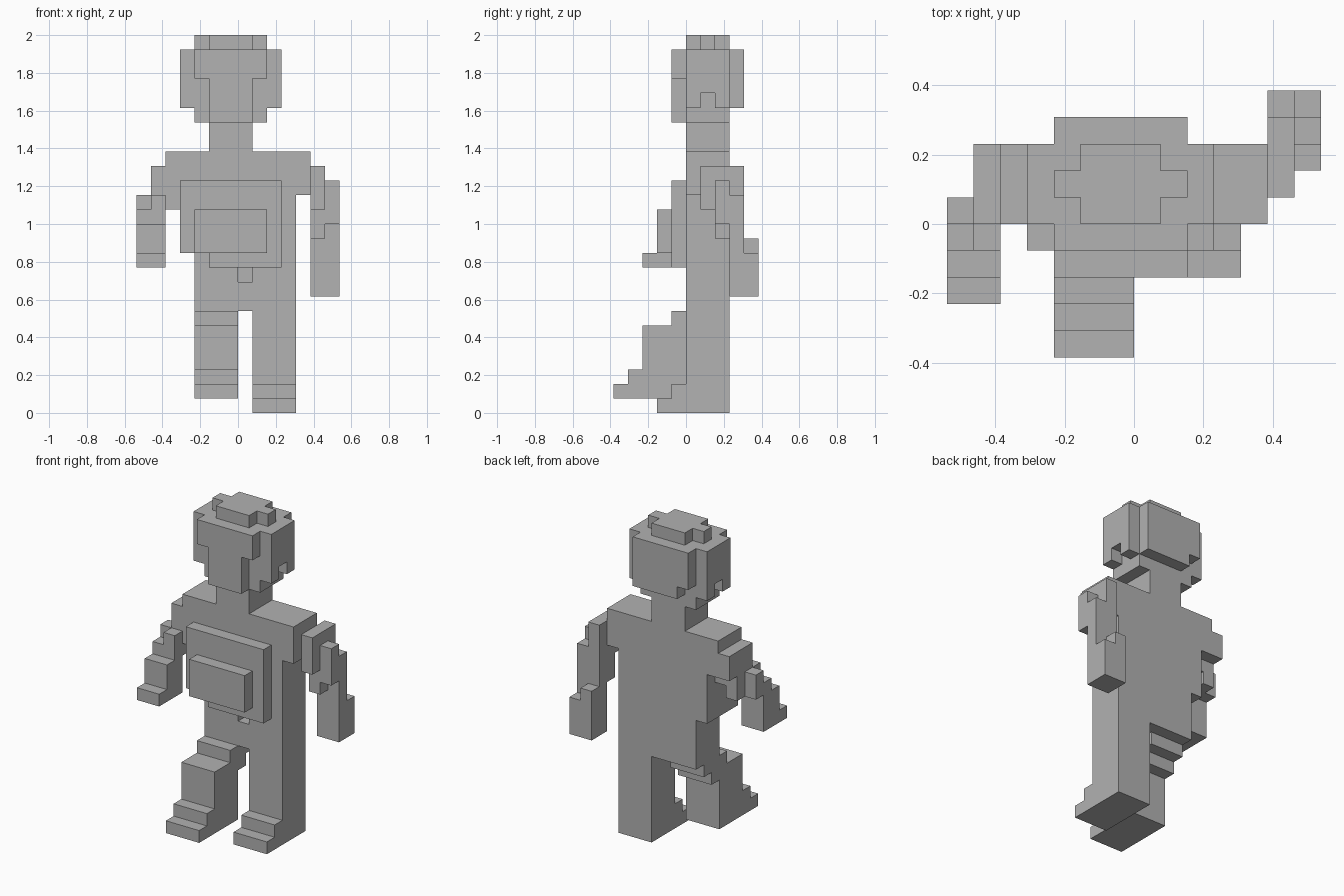
import bpy
import bmesh
from itertools import product
from mathutils import Vector

UNIT = 1 / 13  # edge of one block; the figure is 26 blocks tall

default_cube = bpy.data.objects.get("Cube")
if default_cube:
    bpy.data.objects.remove(default_cube, do_unlink=True)

grey = bpy.data.materials.new("plain grey")
grey.use_nodes = True
grey.diffuse_color = (0.445, 0.445, 0.445, 1)
grey.node_tree.nodes["Principled BSDF"].inputs["Base Color"].default_value = grey.diffuse_color


def cells(x, y, z):
    """Grid cells filled by a box given as three (start, end) spans."""
    return set(product(range(*x), range(*y), range(*z)))


def build_part(name, boxes, cuts=()):
    """Merge boxes into one blocky shell, keeping only its outer faces."""
    filled = set().union(*(cells(*box) for box in boxes))
    for cut in cuts:
        filled -= cells(*cut)

    bm = bmesh.new()
    for cell in filled:
        for axis, side in product(range(3), (0, 1)):
            neighbour = list(cell)
            neighbour[axis] += 2 * side - 1
            if tuple(neighbour) in filled:
                continue
            u, v = (axis + 1) % 3, (axis + 2) % 3
            corners = []
            for du, dv in ((0, 0), (1, 0), (1, 1), (0, 1)):
                point = Vector(cell)
                point[axis] += side
                point[u] += du
                point[v] += dv
                corners.append(bm.verts.new(point * UNIT))
            bm.faces.new(corners if side else corners[::-1])
    bmesh.ops.remove_doubles(bm, verts=bm.verts[:], dist=UNIT / 100)
    bmesh.ops.dissolve_limit(bm, angle_limit=0.01, verts=bm.verts[:], edges=bm.edges[:])

    mesh = bpy.data.meshes.new(name)
    bm.to_mesh(mesh)
    bm.free()
    mesh.materials.append(grey)
    part = bpy.data.objects.new(name, mesh)
    bpy.context.collection.objects.link(part)
    return part


# Depth of the trunk, neck and skull
DEPTH = (0, 3)

# Head: skull with jaw, face plate, back of the head, notched ears
build_part("head", [
    ((-4, 3), DEPTH, (21, 25)),
    ((-3, 2), DEPTH, (20, 21)),
    ((-3, 2), (-1, 0), (23, 25)),
    ((-2, 1), (-1, 0), (20, 23)),
    ((-3, 2), (3, 4), (21, 25)),
], cuts=[
    ((-4, -3), (1, 2), (21, 22)),
    ((2, 3), (1, 2), (21, 22)),
    ((-3, -2), (3, 4), (21, 22)),
])
build_part("head_crown", [
    ((-2, 1), DEPTH, (25, 26)),
    ((-3, 2), (1, 2), (25, 26)),
])
build_part("neck", [((-2, 1), DEPTH, (18, 20))])

# Torso with shoulders and a small recess under the chest plate
build_part("torso", [
    ((-4, 4), DEPTH, (11, 18)),
    ((-3, 4), DEPTH, (7, 11)),
    ((4, 5), DEPTH, (15, 18)),
    ((-5, -4), DEPTH, (15, 18)),
    ((-5, -4), (0, 2), (14, 15)),
], cuts=[((0, 1), (0, 1), (9, 10))])

# Chest plate and raised panel
build_part("chest_plate", [
    ((-4, 3), (-1, 0), (11, 16)),
    ((-2, 3), (-1, 0), (10, 11)),
])
build_part("chest_panel", [((-3, 2), (-2, -1), (11, 14))])

# Left arm, swung back
build_part("left_arm", [
    ((5, 6), (1, 4), (14, 17)),
    ((5, 6), (2, 4), (12, 14)),
    ((6, 7), (2, 3), (13, 16)),
    ((6, 7), (3, 4), (12, 15)),
])
build_part("left_hand", [
    ((5, 7), (3, 5), (8, 11)),
    ((5, 6), (3, 5), (11, 12)),
    ((6, 7), (3, 4), (11, 12)),
])

# Right arm, swung forward
build_part("right_arm", [
    ((-6, -5), DEPTH, (15, 17)),
    ((-6, -5), (0, 2), (13, 15)),
    ((-7, -6), (0, 1), (13, 15)),
    ((-7, -5), (-1, 0), (13, 14)),
    ((-6, -5), (-1, 0), (14, 15)),
])
build_part("right_hand", [
    ((-7, -5), (-2, 0), (10, 13)),
    ((-7, -5), (-3, -2), (10, 11)),
])

# Left leg, standing
build_part("left_leg", [((1, 4), DEPTH, (0, 7))])
build_part("left_foot", [
    ((1, 4), (-2, 0), (0, 1)),
    ((1, 4), (-1, 0), (1, 2)),
])

# Right leg, stepping forward
build_part("right_leg", [
    ((-3, 0), (-1, 2), (6, 7)),
    ((-3, 0), (0, 1), (5, 6)),
    ((-3, 0), (-3, 0), (1, 6)),
])
build_part("right_foot", [
    ((-3, 0), (-5, -3), (1, 2)),
    ((-3, 0), (-4, -3), (2, 3)),
])
